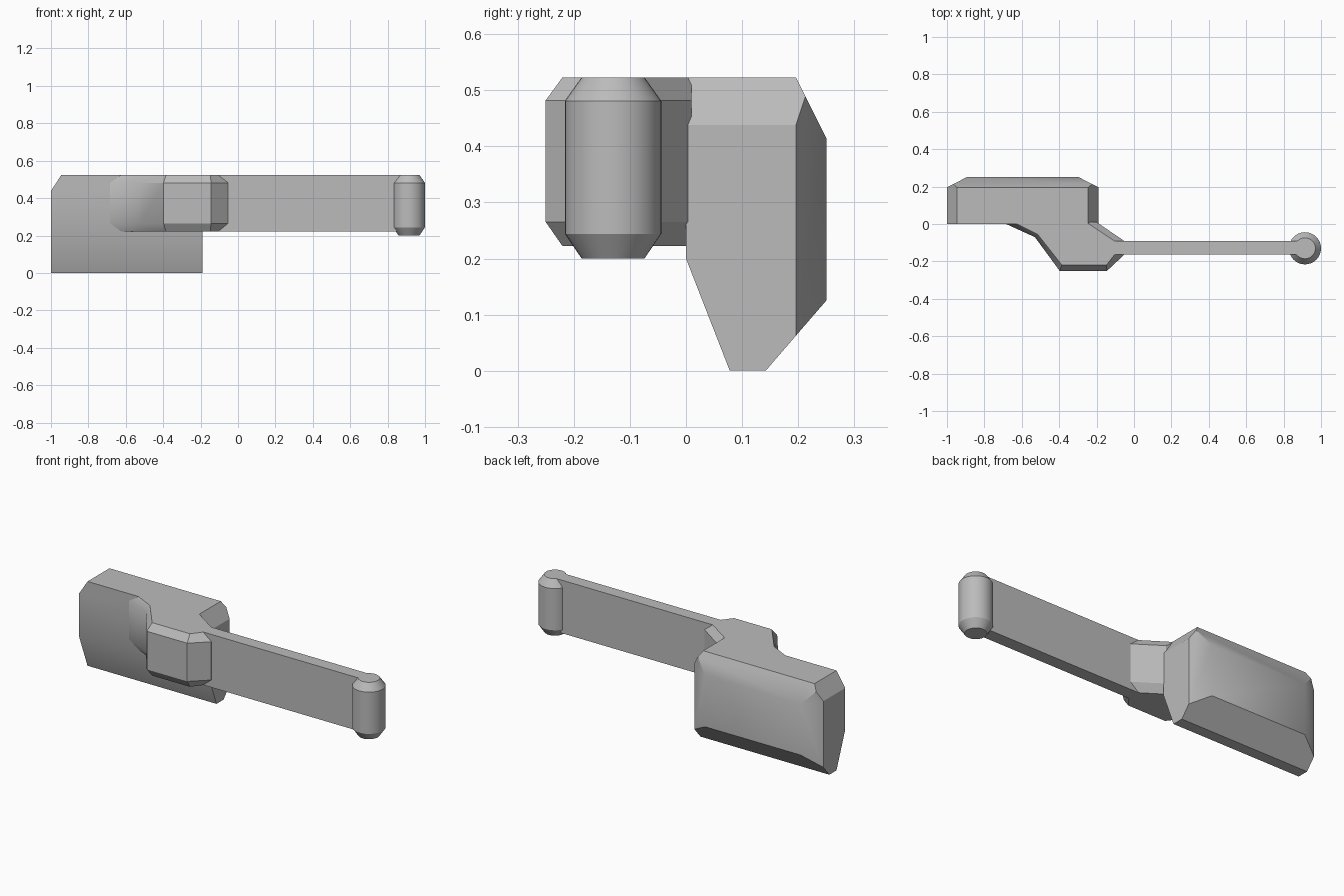
import bpy, bmesh, math
from mathutils import Vector

cube = bpy.data.objects.get("Cube")
if cube:
    bpy.data.objects.remove(cube, do_unlink=True)

grey = bpy.data.materials.new("plain grey")
grey.use_nodes = True
colour = (0.5, 0.5, 0.5, 1)
grey.diffuse_color = colour
grey.node_tree.nodes["Principled BSDF"].inputs["Base Color"].default_value = colour


def finish(bm, name):
    """Turn a bmesh into a shaded object."""
    bmesh.ops.recalc_face_normals(bm, faces=bm.faces)
    mesh = bpy.data.meshes.new(name)
    bm.to_mesh(mesh)
    bm.free()
    mesh.materials.append(grey)
    obj = bpy.data.objects.new(name, mesh)
    bpy.context.collection.objects.link(obj)
    bpy.ops.object.select_all(action='DESELECT')
    obj.select_set(True)
    bpy.context.view_layer.objects.active = obj
    bpy.ops.object.shade_smooth_by_angle(angle=math.radians(30))
    return obj


def loft(loops):
    """Closed solid through matching loops of points."""
    bm = bmesh.new()
    rings = [[bm.verts.new(p) for p in loop] for loop in loops]
    n = len(rings[0])
    for a, b in zip(rings, rings[1:]):
        for i in range(n):
            j = (i + 1) % n
            bm.faces.new((a[i], a[j], b[j], b[i]))
    bm.faces.new(rings[0])
    bm.faces.new(rings[-1])
    return bm


def layers(levels):
    """Stack flat outlines at given heights."""
    return loft([[(x, y, z) for x, y in outline] for outline, z in levels])


TOP, SHOULDER, LOWER, BASE = 0.523, 0.482, 0.265, 0.222

# Grip block: side profile swept along x, then chamfered at both ends
profile = [(0, TOP), (0.196, TOP), (0.25, 0.415), (0.25, 0.125),
           (0.142, 0), (0.078, 0), (0, 0.2)]
middle, half = -0.595, 0.405
grip = loft([[(middle + s * half, y, z) for y, z in profile] for s in (-1, 1)])
for s in (-1, 1):
    end = middle + s * half
    for point, normal in (((end, 0, 0.438), (s * 0.085, 0, 0.055)),
                          ((end, 0.196, 0), (s * 0.054, 0.105, 0))):
        bmesh.ops.bisect_plane(
            grip, geom=grip.verts[:] + grip.edges[:] + grip.faces[:],
            plane_co=point, plane_no=Vector(normal).normalized(), clear_outer=True)
        bmesh.ops.holes_fill(grip, edges=[e for e in grip.edges if e.is_boundary])
finish(grip, "grip_block")

# Angled neck joining the grip to the arm, chamfered above and below
outer = [(-0.71, 0.01), (-0.684, 0), (-0.53, -0.07), (-0.398, -0.25), (-0.144, -0.25),
         (-0.053, -0.165), (-0.053, -0.09), (-0.2, 0.01)]
inner = [(-0.65, 0.01), (-0.625, 0), (-0.515, -0.055), (-0.385, -0.22), (-0.148, -0.22),
         (-0.105, -0.165), (-0.105, -0.09), (-0.255, 0.01)]
finish(layers([(inner, BASE), (outer, LOWER), (outer, SHOULDER), (inner, TOP)]), "neck")

# Straight flat arm
bar = [(-0.15, -0.163), (0.9, -0.163), (0.9, -0.09), (-0.15, -0.09)]
finish(layers([(bar, BASE), (bar, TOP)]), "arm")


# Round pin at the end of the arm
def circle(radius, sides=32):
    return [(0.914 + radius * math.cos(2 * math.pi * i / sides),
             -0.13 + radius * math.sin(2 * math.pi * i / sides)) for i in range(sides)]


finish(layers([(circle(0.056), 0.2), (circle(0.086), 0.244),
               (circle(0.086), 0.481), (circle(0.056), TOP)]), "end_pin")
